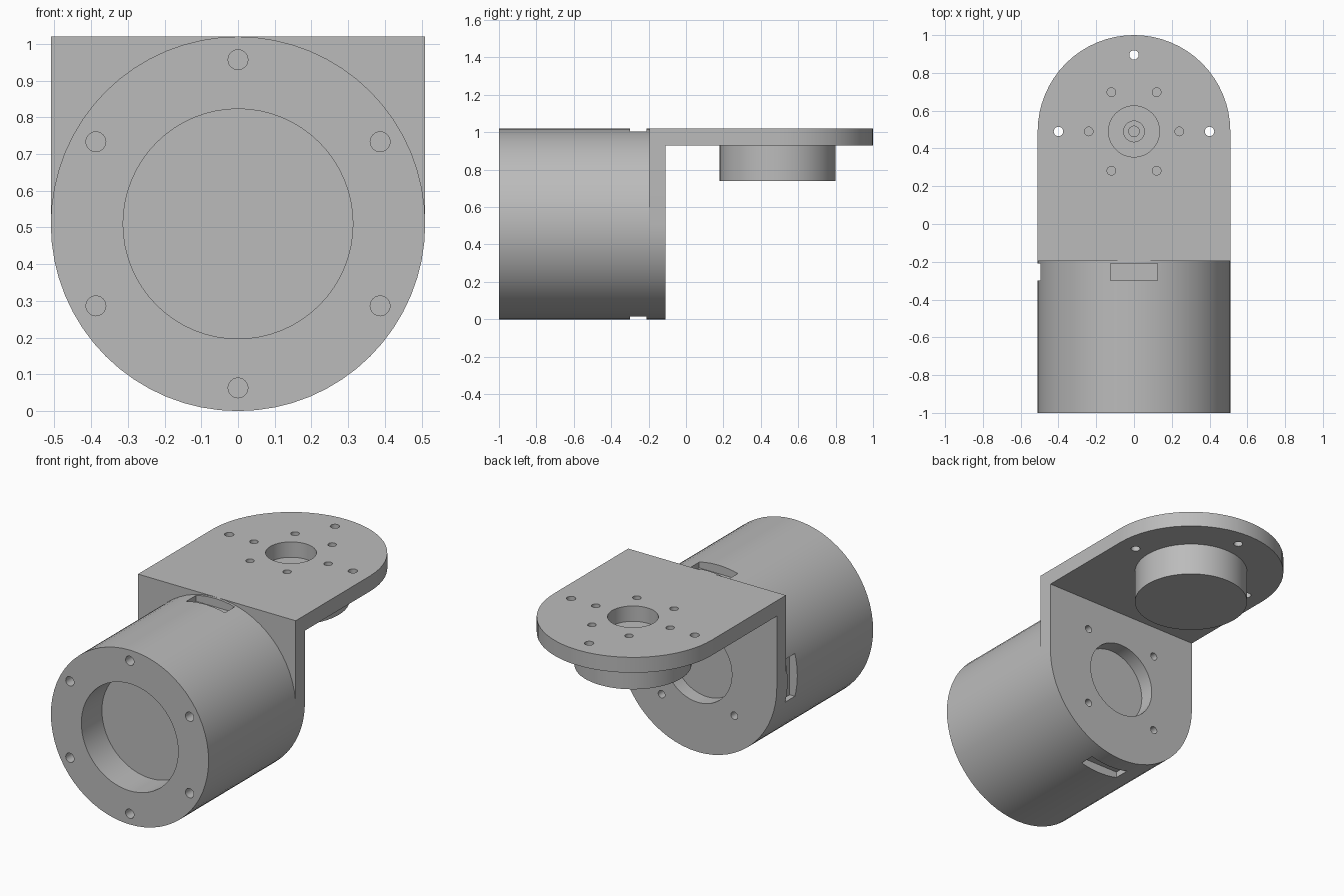
import bpy, bmesh, math
from mathutils import Matrix, Vector

if "Cube" in bpy.data.objects:
    bpy.data.objects.remove(bpy.data.objects["Cube"], do_unlink=True)

R = 0.51                 # outer radius, also height of the barrel axis
FRONT, JOIN, BACK = -1.0, -0.195, -0.11
TOP, UNDER, BOSS_Z = 1.02, 0.93, 0.74
PIVOT = 0.49             # y of the hinge axis on the top plate

grey = bpy.data.materials.new("plain grey")
grey.use_nodes = True
grey.diffuse_color = (0.5, 0.5, 0.5, 1)
grey.node_tree.nodes["Principled BSDF"].inputs["Base Color"].default_value = (0.5, 0.5, 0.5, 1)


def finish(name, bm):
    bmesh.ops.recalc_face_normals(bm, faces=bm.faces)
    mesh = bpy.data.meshes.new(name)
    bm.to_mesh(mesh)
    bm.free()
    mesh.materials.append(grey)
    obj = bpy.data.objects.new(name, mesh)
    bpy.context.collection.objects.link(obj)
    return obj


def add_cylinder(bm, start, end, radius, segments=64):
    a, b = Vector(start), Vector(end)
    turn = (b - a).to_track_quat('Z', 'Y').to_matrix().to_4x4()
    bmesh.ops.create_cone(bm, cap_ends=True, segments=segments, radius1=radius, radius2=radius,
                          depth=(b - a).length, matrix=Matrix.Translation((a + b) / 2) @ turn)


def add_box(bm, centre, size):
    bmesh.ops.create_cube(bm, size=1, matrix=Matrix.Translation(centre) @ Matrix.Diagonal((*size, 1)))


def cylinders(name, specs, segments=64):
    bm = bmesh.new()
    for start, end, radius in specs:
        add_cylinder(bm, start, end, radius, segments)
    return finish(name, bm)


def rounded_plate(name, centre, edge, place, thickness):
    """Plate with a straight edge on one end and a half circle on the other."""
    side = 1 if centre > edge else -1
    arc = [math.pi * i / 32 for i in range(33)]
    profile = [(R * math.cos(t), centre + side * R * math.sin(t)) for t in arc]
    profile += [(-R, edge), (R, edge)]
    bm = bmesh.new()
    face = bm.faces.new([bm.verts.new(place(u, v)) for u, v in profile])
    moved = bmesh.ops.extrude_face_region(bm, geom=[face])["geom"]
    verts = [g for g in moved if isinstance(g, bmesh.types.BMVert)]
    bmesh.ops.translate(bm, verts=verts, vec=thickness)
    return finish(name, bm)


def carve(obj, *cutters):
    for cutter in cutters:
        mod = obj.modifiers.new("cut", 'BOOLEAN')
        mod.operation, mod.solver, mod.object = 'DIFFERENCE', 'EXACT', cutter
    graph = bpy.context.evaluated_depsgraph_get()
    mesh = bpy.data.meshes.new_from_object(obj.evaluated_get(graph))
    obj.modifiers.clear()
    obj.data = mesh
    for cutter in cutters:
        bpy.data.objects.remove(cutter, do_unlink=True)


def ring(count, radius, offset=0.0):
    angles = [offset + 2 * math.pi * i / count for i in range(count)]
    return [(radius * math.cos(a), radius * math.sin(a)) for a in angles]


# Barrel with front pocket, screw holes and three slots near the back
barrel = cylinders("barrel", [((0, FRONT, R), (0, JOIN, R), R)])
pocket = cylinders("pocket_cutter", [((0, FRONT - 0.1, R), (0, FRONT + 0.19, R), 0.313)])
screws = cylinders("screw_cutter", [((x, FRONT - 0.1, R + z), (x, FRONT + 0.12, R + z), 0.027)
                                    for x, z in ring(6, 0.447, math.pi / 2)], 24)
bm = bmesh.new()
for side in (1, -1):
    add_box(bm, (0, -0.255, R + side * 0.56), (0.25, 0.09, 0.2))
add_box(bm, (-0.56, -0.255, R), (0.2, 0.09, 0.25))
slots = finish("slot_cutter", bm)
carve(barrel, pocket, screws, slots)

# Upright back plate with a round opening and four holes
back_plate = rounded_plate("back_plate", R, UNDER, lambda u, v: (u, JOIN, v), (0, BACK - JOIN, 0))
opening = [((0, JOIN - 0.05, R), (0, BACK + 0.05, R), 0.22)]
corners = [((x, JOIN - 0.05, R + z), (x, BACK + 0.05, R + z), 0.022)
           for x in (-0.235, 0.235) for z in (-0.235, 0.235)]
carve(back_plate, cylinders("opening_cutter", opening, 48), cylinders("corner_cutter", corners, 24))

# Horizontal top plate with centre opening and two sets of holes
top_plate = rounded_plate("top_plate", PIVOT, JOIN, lambda u, v: (u, v, UNDER), (0, 0, TOP - UNDER))


def drill(x, y, radius):
    return ((x, PIVOT + y, UNDER - 0.05), (x, PIVOT + y, TOP + 0.05), radius)


small = [drill(x, y, 0.023) for x, y in ring(6, 0.24)]
outer = [drill(x, y, 0.025) for x, y in ((-0.4, 0), (0.4, 0), (0, 0.405))]
carve(top_plate, cylinders("centre_cutter", [drill(0, 0, 0.135)], 48),
      cylinders("hole_cutter", small + outer, 24))

# Round boss under the top plate with a stepped pilot hole
boss = cylinders("boss", [((0, PIVOT, BOSS_Z), (0, PIVOT, UNDER), 0.31)])
steps = [cylinders("pilot_cutter", [((0, PIVOT, UNDER - depth), (0, PIVOT, TOP), radius)], 32)
         for depth, radius in ((0.04, 0.055), (0.1, 0.028))]
carve(boss, *steps)

# Smooth round walls, keep edges crisp
bpy.ops.object.select_all(action='DESELECT')
for obj in (barrel, back_plate, top_plate, boss):
    obj.select_set(True)
bpy.context.view_layer.objects.active = barrel
bpy.ops.object.shade_smooth_by_angle(angle=math.radians(30))
